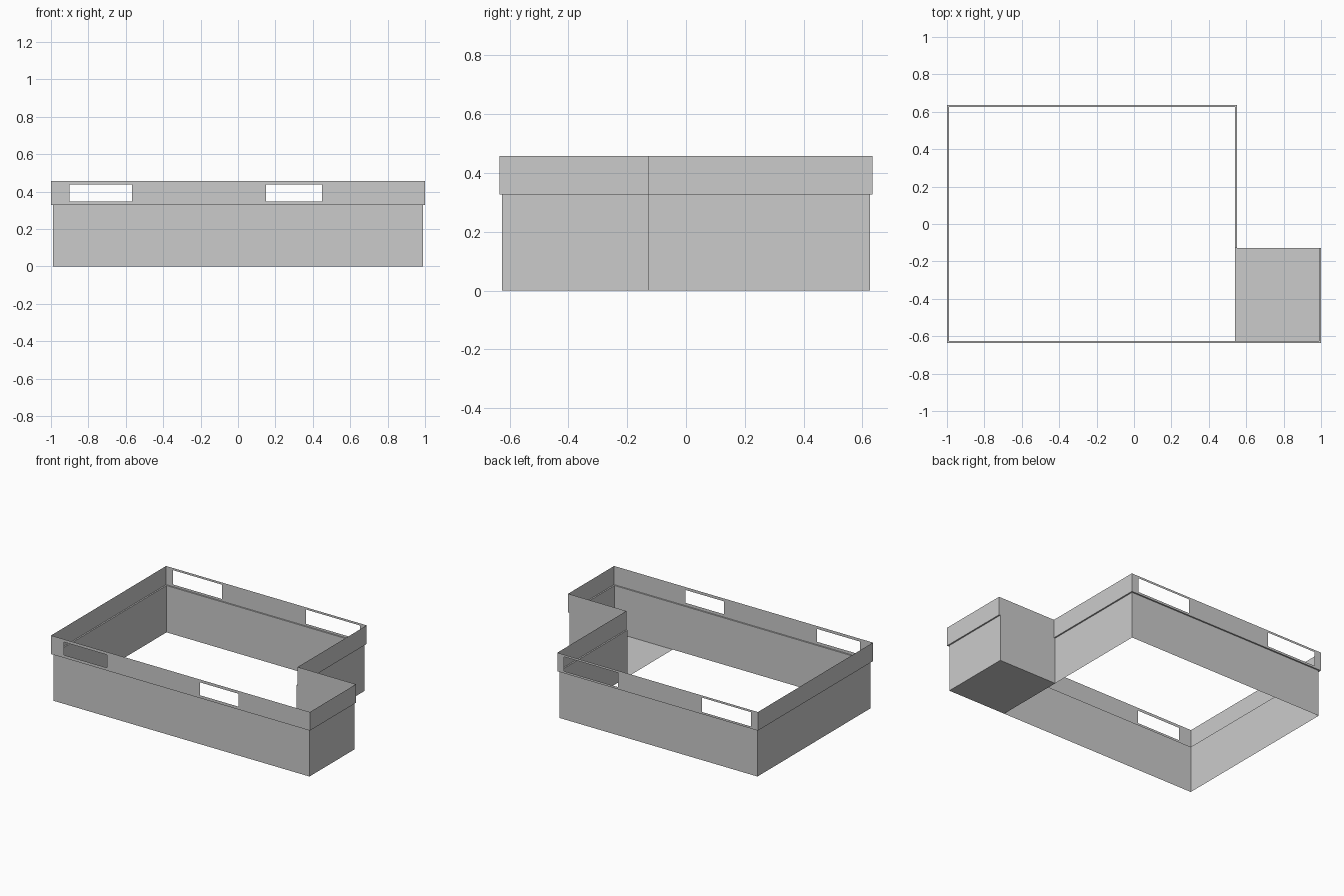
import bpy, bmesh

if "Cube" in bpy.data.objects:
    bpy.data.objects.remove(bpy.data.objects["Cube"])

LEDGE, TOP = 0.327, 0.457
Y_NOTCH = -0.127

# Plan outlines, counter-clockwise; the notch wall is flush on both levels
lower = [(-0.99, -0.625), (0.99, -0.625), (0.99, Y_NOTCH),
         (0.54, Y_NOTCH), (0.54, 0.625), (-0.99, 0.625)]
upper = [(-1.0, -0.635), (1.0, -0.635), (1.0, Y_NOTCH),
         (0.55, Y_NOTCH), (0.55, 0.635), (-1.0, 0.635)]

# Window openings (x0, x1, z0, z1) keyed by the outline edge they sit in
windows = {
    0: [(-0.90, -0.567, 0.347, 0.437), (0.15, 0.45, 0.347, 0.437)],   # front
    4: [(-0.947, -0.567, 0.342, 0.442), (0.08, 0.497, 0.342, 0.442)],  # back
}


def finish(name, bm):
    bmesh.ops.remove_doubles(bm, verts=bm.verts, dist=1e-5)
    mesh = bpy.data.meshes.new(name)
    bm.to_mesh(mesh)
    bm.free()
    obj = bpy.data.objects.new(name, mesh)
    bpy.context.collection.objects.link(obj)
    return obj


def quad(bm, *pts):
    bm.faces.new([bm.verts.new(p) for p in pts])


def wall(bm, a, b, z0, z1, holes=()):
    """Upright sheet from a to b; holes are cut along x, column by column."""
    def panel(p, q, lo, hi):
        quad(bm, (*p, lo), (*q, lo), (*q, hi), (*p, hi))

    direction = 1 if b[0] > a[0] else -1
    start = a
    for x0, x1, h0, h1 in sorted(holes, key=lambda h: h[0] * direction):
        near, far = ((x0, a[1]), (x1, a[1]))[::direction]
        panel(start, near, z0, z1)
        panel(near, far, z0, h0)
        panel(near, far, h1, z1)
        start = far
    panel(start, b, z0, z1)


def edges(outline):
    return list(zip(outline, outline[1:] + outline[:1]))


# Lower walls
bm = bmesh.new()
for a, b in edges(lower):
    wall(bm, a, b, 0, LEDGE)
finish("lower_walls", bm)

# Upper rim with window openings
bm = bmesh.new()
for i, (a, b) in enumerate(edges(upper)):
    wall(bm, a, b, LEDGE, TOP, windows.get(i, ()))
finish("upper_rim", bm)

# Narrow ledge joining the two levels (none along the flush notch wall)
bm = bmesh.new()
for i, ((a, b), (c, d)) in enumerate(zip(edges(lower), edges(upper))):
    if i != 2:
        quad(bm, (*a, LEDGE), (*b, LEDGE), (*d, LEDGE), (*c, LEDGE))
finish("ledge", bm)

# Floor of the side extension
bm = bmesh.new()
quad(bm, (0.54, -0.625, 0), (0.54, Y_NOTCH, 0), (0.99, Y_NOTCH, 0), (0.99, -0.625, 0))
finish("extension_floor", bm)
